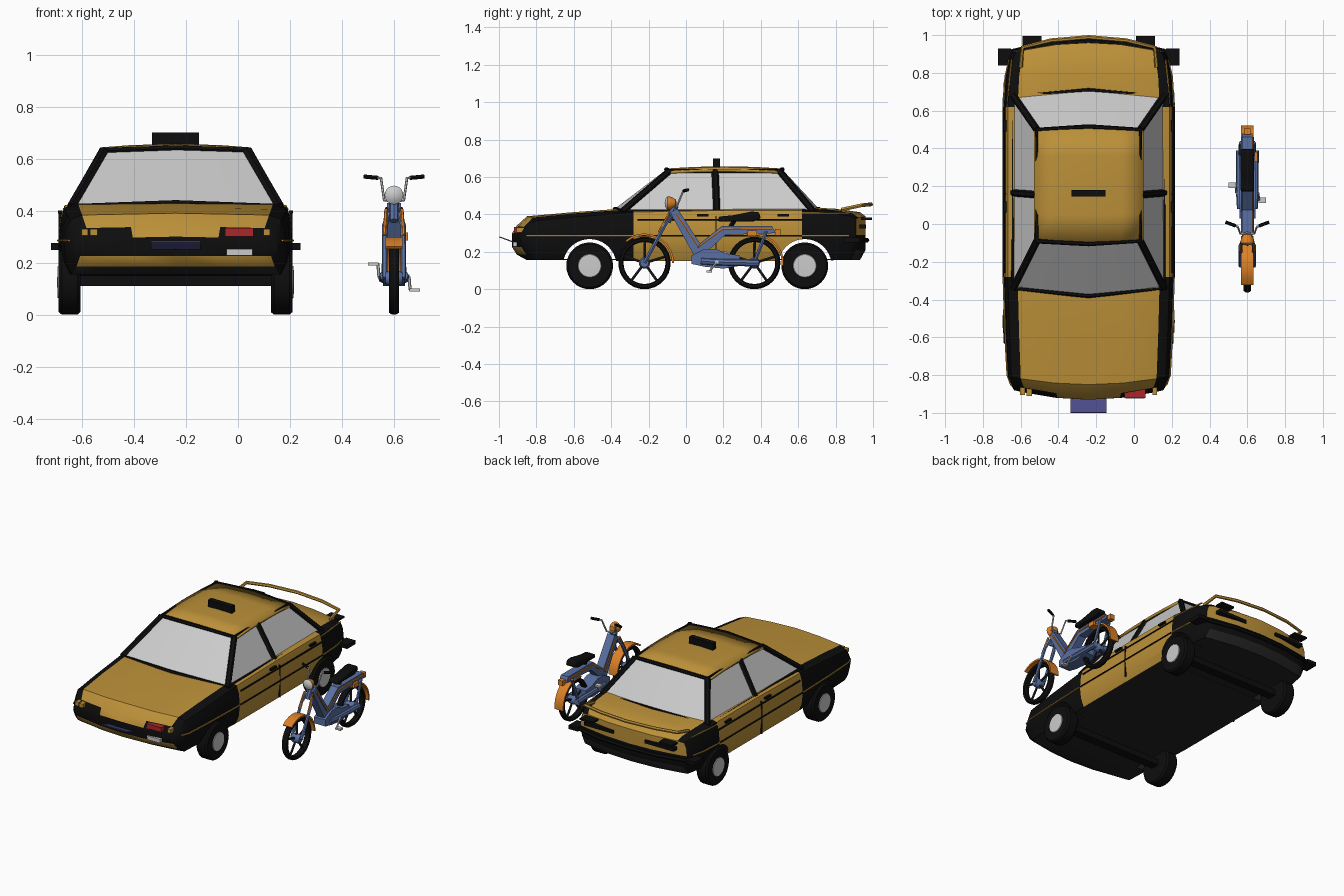
import bpy, bmesh, math
from mathutils import Vector, Matrix

if "Cube" in bpy.data.objects:
    bpy.data.objects.remove(bpy.data.objects["Cube"])

OX = -0.24  # x centre of the vehicle being built

def mat(name, *rgb):
    m = bpy.data.materials.new(name)
    m.diffuse_color = (*rgb, 1)
    m.use_nodes = True
    m.node_tree.nodes["Principled BSDF"].inputs["Base Color"].default_value = m.diffuse_color
    return m

DARK = mat("dark_grey", .017, .017, .017)
BLACK = mat("black", .004, .004, .004)
GOLD = mat("gold", .50, .28, .04)
ORANGE = mat("orange", .72, .22, .02)
BLUE = mat("blue", .10, .16, .36)
NAVY = mat("navy", .07, .07, .25)
RED = mat("red", .4, .02, .02)

def finish(name, bm, mats):
    bmesh.ops.recalc_face_normals(bm, faces=bm.faces)
    me = bpy.data.meshes.new(name)
    bm.to_mesh(me)
    bm.free()
    for m in mats:
        if m: me.materials.append(m)
    ob = bpy.data.objects.new(name, me)
    bpy.context.collection.objects.link(ob)
    ob.location.x = OX
    return ob

def activate(ob):
    bpy.ops.object.select_all(action='DESELECT')
    ob.select_set(True)
    bpy.context.view_layer.objects.active = ob

def box(name, c, size, m=None, rx=0):
    bm = bmesh.new()
    M = Matrix.Translation(c) @ Matrix.Rotation(rx, 4, 'X') @ Matrix.Diagonal((*size, 1))
    bmesh.ops.create_cube(bm, size=1, matrix=M)
    return finish(name, bm, [m])

def prism(name, pts, width, m=None, x=0):
    """Extrude a (y, z) profile across x."""
    bm = bmesh.new()
    f = bm.faces.new([bm.verts.new((x - width / 2, y, z)) for y, z in pts])
    g = bmesh.ops.extrude_face_region(bm, geom=[f])['geom']
    bmesh.ops.translate(bm, verts=[v for v in g if isinstance(v, bmesh.types.BMVert)], vec=(width, 0, 0))
    return finish(name, bm, [m])

def tube(name, pts, r, m=None, res=1):
    cu = bpy.data.curves.new(name, 'CURVE')
    cu.dimensions = '3D'
    cu.bevel_depth, cu.bevel_resolution, cu.use_fill_caps = r, res, True
    sp = cu.splines.new('POLY')
    sp.points.add(len(pts) - 1)
    for p, q in zip(sp.points, pts):
        p.co = (*q, 1)
    if m: cu.materials.append(m)
    ob = bpy.data.objects.new(name, cu)
    bpy.context.collection.objects.link(ob)
    ob.location.x = OX
    activate(ob)
    bpy.ops.object.convert(target='MESH')

def lathe(name, prof, c, m=None, axis='X', n=32):
    """Revolve a closed (radius, offset) profile round an axis."""
    bm = bmesh.new()
    rings = []
    for k in range(n):
        a = 2 * math.pi * k / n
        rings.append([bm.verts.new(Vector(c) + Vector((o, r * math.cos(a), r * math.sin(a)) if axis == 'X'
                      else (r * math.cos(a), o, r * math.sin(a)))) for r, o in prof])
    for k in range(n):
        A, B = rings[k], rings[(k + 1) % n]
        for i in range(len(prof)):
            j = (i + 1) % len(prof)
            bm.faces.new((A[i], A[j], B[j], B[i]))
    bmesh.ops.remove_doubles(bm, verts=bm.verts, dist=1e-5)
    return finish(name, bm, [m])

# ---------- car body: lofted sections (y, half width, bottom, shoulder, deck, bow)
SEC = [(-.93, .395, .225, .295, .30, .05), (-.905, .41, .185, .33, .34, .05), (-.85, .43, .155, .365, .39, .04),
       (-.6, .44, .155, .385, .412, 0), (-.28, .45, .15, .412, .435, 0), (.15, .45, .15, .42, .437, 0),
       (.62, .45, .15, .42, .44, 0), (.8, .44, .155, .405, .43, -.02), (.93, .42, .155, .39, .412, -.05),
       (.96, .405, .21, .375, .39, -.05)]
COLS = (-1, -.88, -.44, 0, .44, .88, 1)
ROWS = ((0, .93), (.2, .98), (.48, 1), (.8, .985), (1, .95))
RING = [(0, j) for j in range(7)] + [(i, 6) for i in (1, 2, 3)] + [(4, j) for j in range(6, -1, -1)] + [(i, 0) for i in (3, 2, 1)]
bm = bmesh.new()
S = []
for k, (y, w, zb, zs, zd, bow) in enumerate(SEC):
    d = {}
    for i, (t, fw) in enumerate(ROWS):
        for j, fx in enumerate(COLS):
            if (i, j) in RING or k in (0, len(SEC) - 1):
                z = zd - .008 * abs(fx) if i == 4 and 0 < j < 6 else zb + t * (zs - zb)
                d[i, j] = bm.verts.new((fx * w * fw, y + bow * fx * fx, z))
    S.append(d)
for k in range(len(SEC) - 1):
    door = 4 <= k < 6
    for p, q in zip(RING, RING[1:] + RING[:1]):
        f = bm.faces.new((S[k][p], S[k][q], S[k + 1][q], S[k + 1][p]))
        cols = {p[1], q[1]}
        if p[0] == q[0] == 0:
            f.material_index = 2 if k == 0 else 0
        elif p[0] == q[0] == 4 and not cols & {0, 6}:
            f.material_index = 1 if k == 0 and cols & {1, 5} else 2
        else:
            f.material_index = 2 if door else 1
for k in (0, len(SEC) - 1):
    for i in range(4):
        for j in range(6):
            f = bm.faces.new([S[k][p] for p in ((i, j), (i, j + 1), (i + 1, j + 1), (i + 1, j))])
            f.material_index = 2 if k and i > 1 else 1
body = finish("car_body", bm, [DARK, BLACK, GOLD])

# wheel arches cut through the body, then wheels
for y in (-.515, .635):
    cut = lathe("arch_cutter", [(0, -.6), (.143, -.6), (.143, .6), (0, .6)], (0, y, .125), n=40)
    cut.hide_render = True
    md = body.modifiers.new("arch", 'BOOLEAN')
    md.operation, md.object, md.solver = 'DIFFERENCE', cut, 'EXACT'
    activate(body)
    bpy.ops.object.modifier_apply(modifier="arch")
    bpy.data.objects.remove(cut)
    box("floor_panel", (0, y, .158), (.66, .29, .006), DARK)
    box("axle", (0, y, .13), (.74, .06, .04), BLACK)
    for s in (-1, 1):
        lathe("tyre", [(0, -.042), (.115, -.042), (.125, -.03), (.125, .03), (.115, .042), (0, .042)],
              (s * .408, y, .125), BLACK)
        lathe("wheel_disc", [(0, 0), (.064, 0), (.060, s * .006), (0, s * .008)], (s * .448, y, .125))

# ---------- cabin: glass block, roof and black frame
LOW = [(-.40, -.34, .415), (0, -.38, .43), (.40, -.34, .415), (.40, .68, .415), (0, .71, .43), (-.40, .68, .415)]
TOP = [(-.275, -.09, .63), (0, -.105, .64), (.275, -.09, .63), (.275, .50, .63), (0, .515, .64), (-.275, .50, .63)]
bm = bmesh.new()
lo, hi = [bm.verts.new(p) for p in LOW], [bm.verts.new(p) for p in TOP]
for i in range(6):
    j = (i + 1) % 6
    bm.faces.new((lo[i], lo[j], hi[j], hi[i]))
finish("window_glass", bm, [])
bm = bmesh.new()
g = [[bm.verts.new((.29 * u, .205 + .312 * v * (1 - .04 * u * u), .657 - .014 * u * u - .012 * v * v))
      for u in (-1, -.6, 0, .6, 1)] for v in (-1, -.5, 0, .5, 1)]
for a in range(4):
    for b in range(4):
        bm.faces.new((g[a][b], g[a][b + 1], g[a + 1][b + 1], g[a + 1][b]))
roof = finish("roof", bm, [GOLD])
md = roof.modifiers.new("thick", 'SOLIDIFY')
md.thickness = .014
tube("roof_frame", TOP + TOP[:1], .013, BLACK)
tube("belt_frame", LOW + LOW[:1], .012, BLACK)
for i in (0, 2, 3, 5):
    tube("corner_pillar", [LOW[i], TOP[i]], .019, BLACK)
for s in (-1, 1):
    tube("middle_pillar", [(s * .40, .165, .415), (s * .275, .155, .635)], .019, BLACK)
box("roof_sign", (0, .163, .672), (.18, .036, .056), BLACK)

# ---------- car trim
for s in (-1, 1):
    for part, m, z, pts in (("front_fender_trim", GOLD, .285, [(.41, -.855), (.43, -.80), (.441, -.6), (.451, -.28)]),
                            ("door_moulding", BLACK, .285, [(.451, -.28), (.451, .62)]),
                            ("upper_moulding", BLACK, .372, [(.443, -.26), (.443, .62)]),
                            ("rear_fender_trim", GOLD, .285, [(.451, .62), (.441, .78), (.42, .87)]),
                            ("upper_rear_trim", GOLD, .405, [(.43, .62), (.42, .76), (.408, .87)])):
        tube(part, [(s * x, y, z) for x, y in pts], .005, m)
    box("door_seam", (s * .444, .16, .28), (.012, .006, .22), BLACK)
    for y in (.09, .52):
        box("door_handle", (s * .444, y, .395), (.016, .06, .012), BLACK)
    box("indicator", (s * .35, -.885, .317), (.025, .04, .026), GOLD)
    box("tail_lamp_slot", (s * .23, .945, .335), (.22, .036, .022), BLACK)
    box("bumper_end", (s * .445, .885, .262), (.07, .09, .026), BLACK)
    box("rear_bracket", (s * .30, .965, .376), (.10, .06, .012), BLACK)
box("headlamp", (-.315, -.89, .317), (.03, .04, .026), GOLD)
box("red_lamp", (.245, -.895, .317), (.11, .05, .032), RED)
box("white_lamp", (.245, -.914, .24), (.10, .02, .026))
box("front_plate", (0, -.961, .266), (.19, .08, .006), NAVY, -.35)

def across(half):
    return [(-x, y, z) for x, y, z in half] + [(x, y, z) for x, y, z in half[-2::-1]]

tube("rear_bumper", across([(.45, .87, .262), (.40, .915, .262), (.22, .955, .262), (0, .967, .262)]), .013, BLACK)
tube("rear_spoiler", across([(.36, .83, .425), (.35, .935, .448), (.2, .972, .452), (0, .989, .453)]), .011, GOLD)

# ---------- moped
OX = .60
for wy, a0, a1 in ((-.222, 0, 130), (.365, -5, 105)):
    c = (0, wy, .14)
    lathe("moped_tyre", [(.14, -.008), (.132, -.02), (.116, -.018), (.112, 0), (.116, .018), (.132, .02), (.14, .008)], c, BLACK)
    lathe("moped_hub", [(0, -.032), (.022, -.032), (.03, -.015), (.03, .015), (.022, .032), (0, .032)], c, BLUE, n=16)
    for k in range(5):
        a = 2 * math.pi * k / 5 + .3
        tube("spoke", [(0, wy + r * math.cos(a), .14 + r * math.sin(a)) for r in (.02, .117)], .008, DARK)
    ang = [math.radians(a0 + (a1 - a0) * k / 10) for k in range(11)]
    arc = [(wy + .158 * math.cos(a), .14 + .158 * math.sin(a)) for a in ang]
    arc += [(wy + .147 * math.cos(a), .14 + .147 * math.sin(a)) for a in reversed(ang)]
    prism("mudguard", arc, .066, ORANGE)

# frame, engine and seat
prism("step_frame", [(-.085, .41), (-.045, .43), (.075, .245), (.19, .337), (.46, .337), (.48, .30), (.21, .29), (.095, .185), (.04, .185)], .055, BLUE)
prism("engine", [(.03, .135), (.03, .18), (.10, .215), (.16, .215), (.22, .19), (.29, .18), (.29, .125), (.2, .11), (.1, .12)], .085, BLUE)
seat = prism("seat", [(.17, .362), (.175, .388), (.25, .395), (.35, .415), (.39, .412), (.40, .38), (.36, .362)], .07, BLACK)
md = seat.modifiers.new("round", 'BEVEL')
md.width, md.segments = .008, 2
tube("seat_post", [(0, .23, .32), (0, .26, .37)], .014, BLACK)
tube("crank_axle", [(-.06, .165, .145), (.06, .165, .145)], .01)
for s in (-1, 1):
    tube("fork_leg", [(s * .036, -.222, .14), (s * .036, -.115, .34), (s * .02, -.085, .39)], .011, BLUE)
    tube("fork_stripe", [(s * .037, -.145, .305), (s * .03, -.09, .405)], .007, ORANGE)
    tube("frame_stripe", [(s * .028, -.05, .40), (s * .028, .065, .225), (s * .028, .195, .32), (s * .028, .46, .322)], .006, ORANGE)
    tube("rear_arm", [(s * .035, .12, .15), (s * .038, .365, .14)], .012, BLUE)
    tube("rear_shock", [(s * .038, .365, .14), (s * .035, .43, .31)], .010, BLUE)
    tube("exhaust", [(s * .036, .08, .15), (s * .04, .15, .145), (s * .042, .39, .14)], .019, BLUE, 2)
    tube("handlebar", [(0, -.055, .435), (s * .038, -.05, .44), (s * .05, -.015, .525), (s * .11, .008, .53)], .006)
    tube("grip", [(s * .062, -.01, .526), (s * .115, .01, .531)], .009, BLACK)
    py, pz = .165 - s * .04, .145 - s * .05
    tube("crank", [(s * .058, .165, .145), (s * .062, py, pz)], .006)
    box("pedal", (s * .08, py, pz), (.04, .03, .012))
tube("head_tube", [(0, -.10, .36), (0, -.055, .45)], .018, BLUE, 2)

# lamps
lathe("headlamp_shell", [(0, .05), (.02, .045), (.034, .02), (.036, 0), (0, 0)], (0, -.10, .46), ORANGE, 'Y', 20)
lathe("headlamp_glass", [(0, -.014), (.022, -.01), (.036, 0), (0, 0)], (0, -.10, .46), None, 'Y', 20)
box("moped_tail_lamp", (0, .49, .305), (.035, .03, .035), ORANGE)
box("side_reflector", (.045, .355, .30), (.016, .05, .03), ORANGE)

# soft shading with sharp edges kept
bpy.ops.object.select_all(action='SELECT')
bpy.context.view_layer.objects.active = body
bpy.ops.object.shade_smooth_by_angle(angle=math.radians(30))
